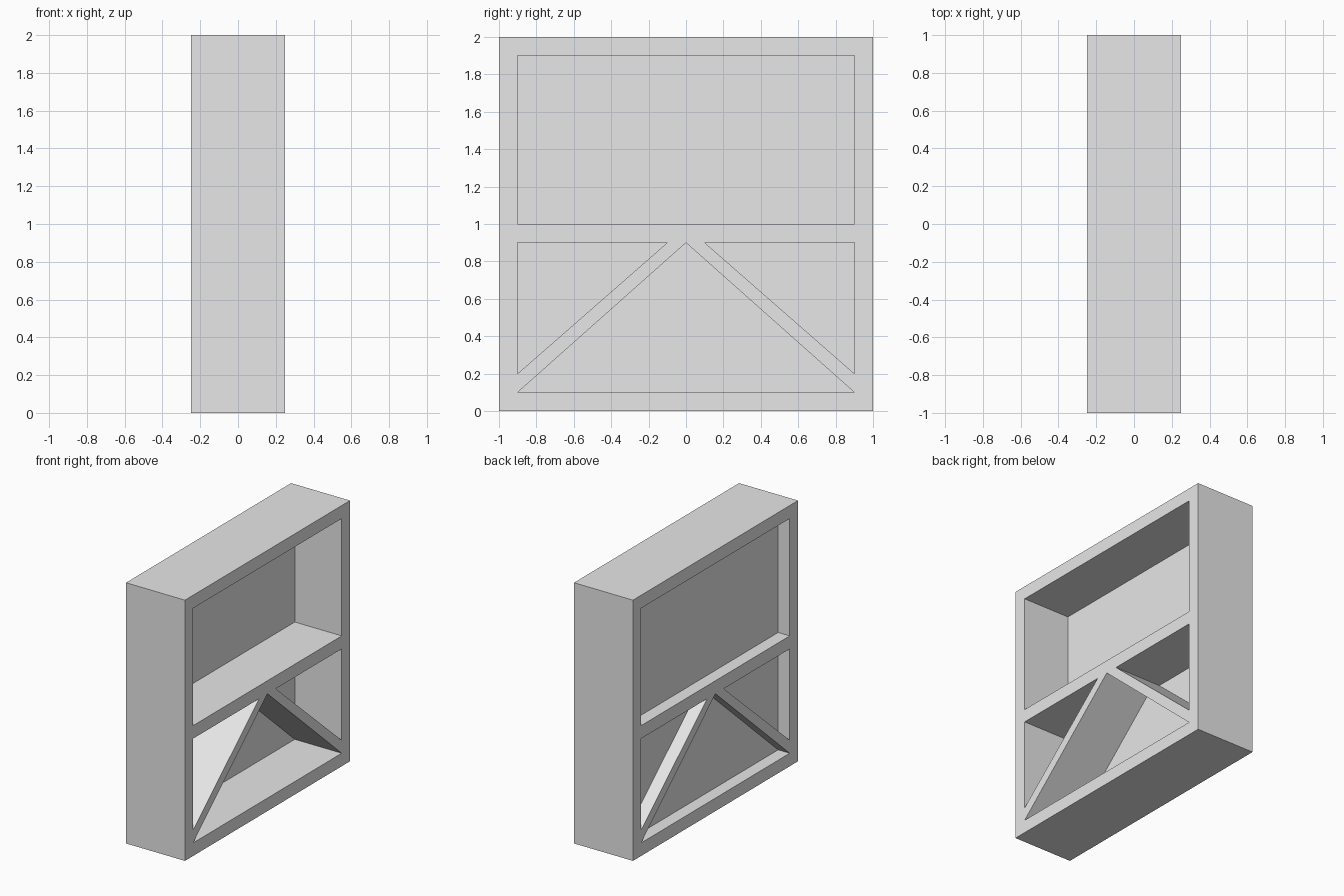
import bpy
import bmesh

cube = bpy.data.objects.get("Cube")
if cube:
    bpy.data.objects.remove(cube, do_unlink=True)

HALF_DEPTH = 0.25
PANEL_X = -0.15

grey = bpy.data.materials.new("light grey")
grey.use_nodes = True
grey.diffuse_color = (0.8, 0.8, 0.8, 1)
grey.node_tree.nodes["Principled BSDF"].inputs["Base Color"].default_value = (0.8, 0.8, 0.8, 1)


def add_object(name, bm):
    bmesh.ops.recalc_face_normals(bm, faces=bm.faces)
    mesh = bpy.data.meshes.new(name)
    bm.to_mesh(mesh)
    bm.free()
    mesh.materials.append(grey)
    obj = bpy.data.objects.new(name, mesh)
    bpy.context.collection.objects.link(obj)
    return obj


def rectangle(y, z0, z1):
    return [(-y, z0), (y, z0), (y, z1), (-y, z1)]


# Openings in the side profile, as (y, z) outlines
upper_bay = rectangle(0.9, 1.0, 1.9)
front_corner = [(-0.9, 0.2), (-0.1, 0.9), (-0.9, 0.9)]
back_corner = [(-y, z) for y, z in front_corner]
centre_bay = [(-0.9, 0.1), (0.9, 0.1), (0, 0.9)]
openings = [upper_bay, front_corner, back_corner, centre_bay]

# Frame with shelf and diagonal braces: filled profile, extruded across x
bm = bmesh.new()
for outline in [rectangle(1, 0, 2)] + openings:
    verts = [bm.verts.new((-HALF_DEPTH, y, z)) for y, z in outline]
    for a, b in zip(verts, verts[1:] + verts[:1]):
        bm.edges.new((a, b))
bmesh.ops.triangle_fill(bm, use_beauty=True, edges=bm.edges[:], normal=(1, 0, 0))
extruded = bmesh.ops.extrude_face_region(bm, geom=bm.faces[:], use_keep_orig=True)
moved = [g for g in extruded["geom"] if isinstance(g, bmesh.types.BMVert)]
bmesh.ops.translate(bm, verts=moved, vec=(2 * HALF_DEPTH, 0, 0))
bmesh.ops.dissolve_limit(bm, angle_limit=0.01, verts=bm.verts[:], edges=bm.edges[:])
add_object("shelf_frame", bm)

# Thin panel closing each opening, set in from the far side
names = ["upper_panel", "front_corner_panel", "back_corner_panel", "centre_panel"]
for name, outline in zip(names, openings):
    bm = bmesh.new()
    face = bm.faces.new([bm.verts.new((PANEL_X - 0.002, y, z)) for y, z in outline])
    extruded = bmesh.ops.extrude_face_region(bm, geom=[face], use_keep_orig=True)
    moved = [g for g in extruded["geom"] if isinstance(g, bmesh.types.BMVert)]
    bmesh.ops.translate(bm, verts=moved, vec=(0.004, 0, 0))
    add_object(name, bm)
